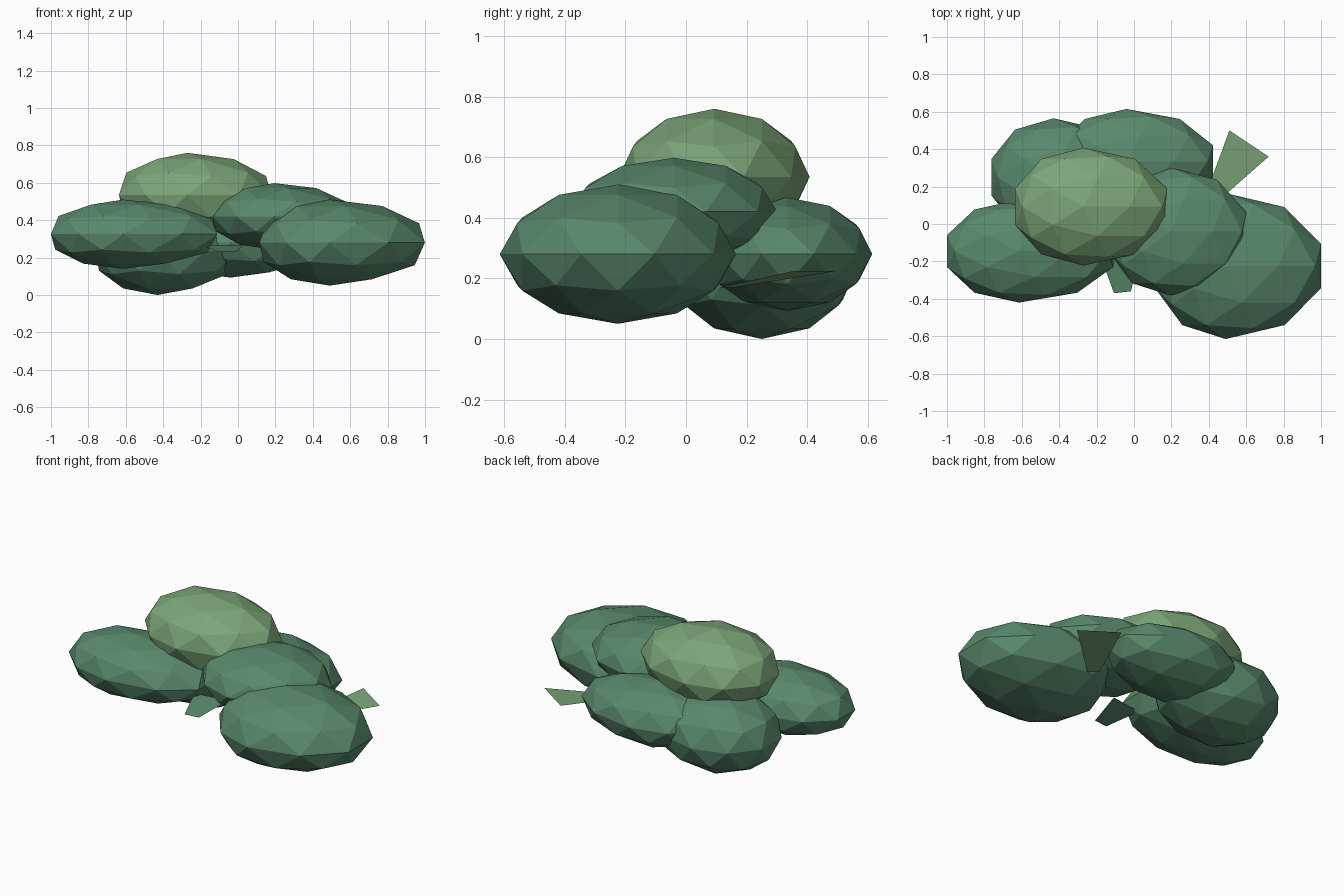
import bpy, bmesh
from mathutils import Vector

if "Cube" in bpy.data.objects:
    bpy.data.objects.remove(bpy.data.objects["Cube"])


def material(name, rgb):
    m = bpy.data.materials.new(name)
    m.diffuse_color = (*rgb, 1)
    m.use_nodes = True
    m.node_tree.nodes["Principled BSDF"].inputs["Base Color"].default_value = m.diffuse_color
    return m


DARK = material("dark_green", (0.10, 0.25, 0.15))
LIGHT = material("light_green", (0.20, 0.38, 0.19))


def finish(name, bm, mat):
    me = bpy.data.meshes.new(name)
    bm.to_mesh(me)
    bm.free()
    me.materials.append(mat)
    bpy.context.collection.objects.link(bpy.data.objects.new(name, me))


def clump(name, centre, left, right, ry, rz, mat=DARK):
    """Faceted foliage blob, stretched differently on its left and right halves."""
    bm = bmesh.new()
    bmesh.ops.create_icosphere(bm, subdivisions=2, radius=1)
    for v in bm.verts:
        x, y, z = v.co
        v.co = Vector(centre) + Vector((x * (right if x > 0 else left), y * ry, z * rz))
    finish(name, bm, mat)


def leaf(name, corners, mat):
    """Single flat leaf card."""
    bm = bmesh.new()
    bm.faces.new([bm.verts.new(c) for c in corners])
    finish(name, bm, mat)


# foliage clumps
clump("left_clump", (-0.615, -0.145, 0.325), 0.405, 0.53, 0.275, 0.185)
clump("right_clump", (0.49, -0.225, 0.28), 0.395, 0.535, 0.39, 0.23)
clump("middle_clump", (0.195, -0.04, 0.42), 0.35, 0.425, 0.342, 0.178)
clump("back_clump", (-0.04, 0.335, 0.28), 0.38, 0.485, 0.28, 0.187)
clump("back_left_clump", (-0.43, 0.25, 0.235), 0.35, 0.44, 0.315, 0.235)
clump("top_clump", (-0.27, 0.093, 0.535), 0.385, 0.47, 0.315, 0.225, LIGHT)

# loose leaves
leaf("right_leaf", [(0.385, 0.16, 0.17), (0.435, 0.11, 0.17),
                    (0.72, 0.36, 0.225), (0.51, 0.50, 0.225)], LIGHT)
leaf("front_leaf", [(-0.107, -0.37, 0.23), (-0.016, -0.36, 0.23),
                    (0.03, -0.14, 0.265), (-0.18, -0.17, 0.265)], DARK)
